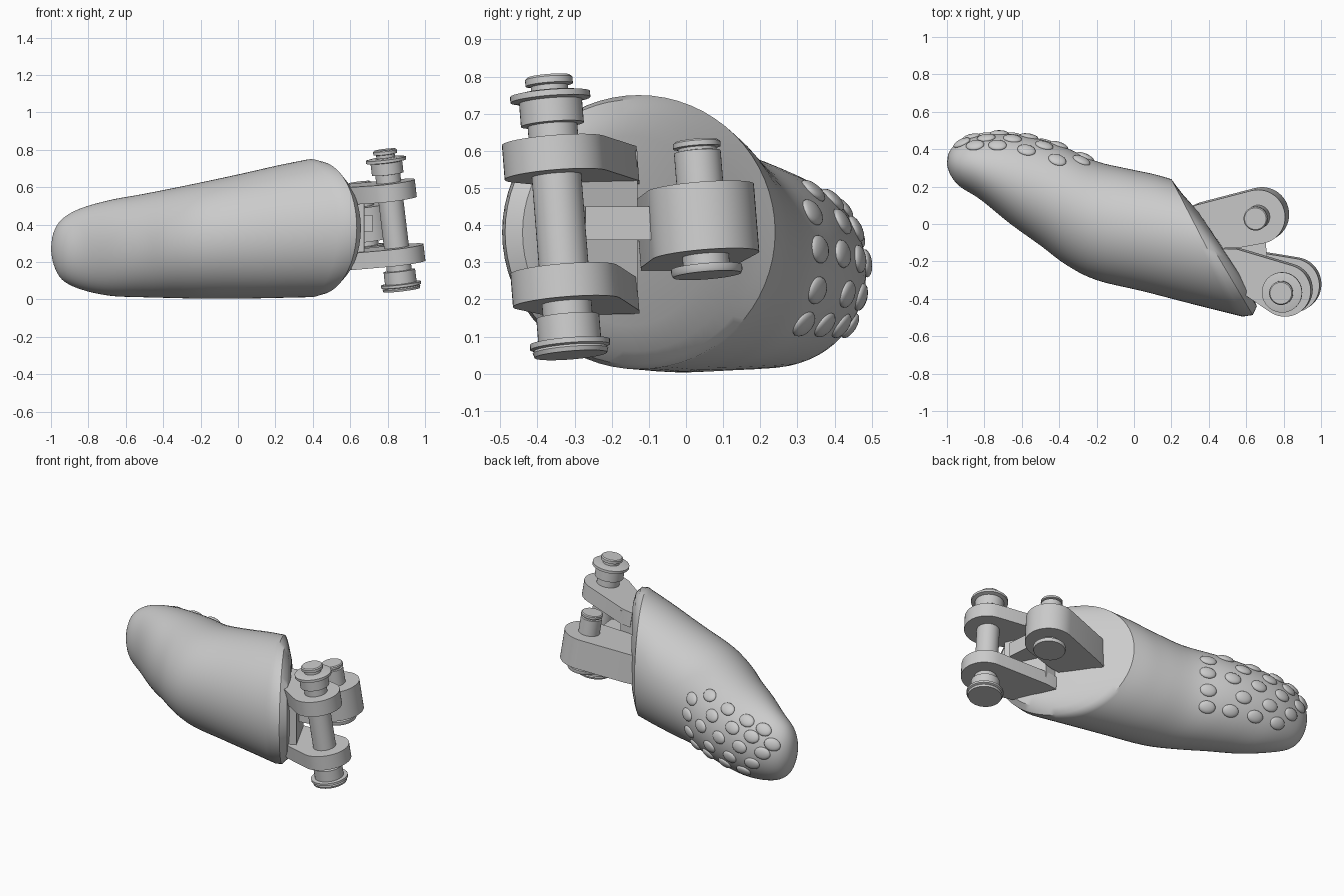
import bpy, bmesh, math
from mathutils import Vector, Matrix

old = bpy.data.objects.get("Cube")
if old:
    bpy.data.objects.remove(old, do_unlink=True)

grey = bpy.data.materials.new("plain_grey")
grey.use_nodes = True
grey.diffuse_color = (0.6, 0.6, 0.6, 1)
grey.node_tree.nodes["Principled BSDF"].inputs["Base Color"].default_value = (0.6, 0.6, 0.6, 1)


def finish(bm, name, angle=35):
    bmesh.ops.recalc_face_normals(bm, faces=bm.faces)
    mesh = bpy.data.meshes.new(name)
    bm.to_mesh(mesh)
    bm.free()
    mesh.materials.append(grey)
    obj = bpy.data.objects.new(name, mesh)
    bpy.context.collection.objects.link(obj)
    bpy.ops.object.select_all(action='DESELECT')
    obj.select_set(True)
    bpy.context.view_layer.objects.active = obj
    bpy.ops.object.shade_smooth_by_angle(angle=math.radians(angle))
    return obj


# Fingertip sections: back point x, y; front point x, y; low z, high z
SECTIONS = [
    (-1.0, 0.325, -1.0, 0.315, 0.265, 0.275),
    (-0.99, 0.38, -0.98, 0.26, 0.185, 0.36),
    (-0.95, 0.43, -0.93, 0.20, 0.105, 0.43),
    (-0.87, 0.465, -0.82, 0.13, 0.055, 0.485),
    (-0.72, 0.485, -0.66, 0.0, 0.02, 0.53),
    (-0.55, 0.465, -0.5, -0.115, 0.012, 0.56),
    (-0.38, 0.415, -0.36, -0.22, 0.008, 0.59),
    (-0.2, 0.335, -0.2, -0.30, 0.004, 0.625),
    (-0.03, 0.295, 0.05, -0.36, 0.004, 0.67),
    (0.1, 0.268, 0.32, -0.43, 0.008, 0.715),
    (0.2, 0.24, 0.58, -0.495, 0.012, 0.75),
]
# Rounded rim and end face
CAP = [
    (0.225, 0.205, 0.635, -0.487, 0.025, 0.738),
    (0.26, 0.16, 0.657, -0.44, 0.06, 0.70),
    (0.34, 0.07, 0.63, -0.37, 0.13, 0.64),
    (0.45, -0.09, 0.53, -0.21, 0.32, 0.44),
]


def oval(s, a):
    back, front = Vector(s[0:2]), Vector(s[2:4])
    p = (back + front) / 2 + (back - front) / 2 * math.cos(a)
    return Vector((p.x, p.y, (s[4] + s[5]) / 2 + (s[5] - s[4]) / 2 * math.sin(a)))


def section(t):
    """Smoothly interpolated section at fractional index t."""
    n = len(SECTIONS)
    i = min(int(t), n - 2)
    f = t - i
    a, b, c, d = (SECTIONS[max(0, min(n - 1, i + k))] for k in (-1, 0, 1, 2))
    return [0.5 * (2 * q + (r - p) * f + (2 * p - 5 * q + 4 * r - s) * f * f
                   + (3 * q - p - 3 * r + s) * f ** 3)
            for p, q, r, s in zip(a, b, c, d)]


# Fingertip body
SEG, STEPS = 64, 4
bm = bmesh.new()
loops = [section(i / STEPS) for i in range((len(SECTIONS) - 1) * STEPS + 1)] + CAP
rings = [[bm.verts.new(oval(s, 2 * math.pi * k / SEG)) for k in range(SEG)] for s in loops]
for r0, r1 in zip(rings, rings[1:]):
    for k in range(SEG):
        bm.faces.new((r0[k], r0[(k + 1) % SEG], r1[(k + 1) % SEG], r1[k]))
bm.faces.new(rings[0])
bm.faces.new(rings[-1])
finish(bm, "fingertip_body")

# Raised grip pads: (angle in degrees, x positions along the row)
PADS = [
    (43, (-0.85, -0.73, -0.575, -0.41)),
    (25, (-0.92, -0.79, -0.65, -0.48, -0.28)),
    (5, (-0.87, -0.72, -0.56, -0.40, -0.26)),
    (-16, (-0.80, -0.64, -0.47, -0.27)),
    (-35, (-0.72, -0.57, -0.42, -0.29)),
]
bm = bmesh.new()
for deg, xs in PADS:
    a = math.radians(deg)
    for x in xs:
        lo, hi = 0.0, len(SECTIONS) - 1.0
        for _ in range(30):
            mid = (lo + hi) / 2
            lo, hi = (mid, hi) if oval(section(mid), a).x < x else (lo, mid)
        p = oval(section(lo), a)
        along = (oval(section(lo + 0.05), a) - p).normalized()
        around = (oval(section(lo), a + 0.05) - p).normalized()
        normal = around.cross(along).normalized()
        if normal.y < 0:
            normal.negate()
        side = normal.cross(along)
        basis = Matrix((along, side, normal)).transposed().to_4x4()
        place = Matrix.Translation(p) @ basis @ Matrix.Diagonal((0.05, 0.038, 0.017, 1))
        bmesh.ops.create_uvsphere(bm, u_segments=20, v_segments=10, radius=1, matrix=place)
finish(bm, "grip_pads", 60)

# Both pins lean the same way
AXIS = Vector((-0.09, -0.06, 0.75)).normalized()
LEAN = Vector((0, 0, 1)).rotation_difference(AXIS).to_matrix().to_4x4()
FRONT_PIN = Vector((0.875, -0.31, 0.05))
BACK_PIN = Vector((0.692, 0.057, 0.265))


def pin(name, base, profile):
    """Turned pin from (radius, height) points."""
    bm = bmesh.new()
    place = Matrix.Translation(base) @ LEAN
    n = 40
    loops = [[bm.verts.new(place @ Vector((r * math.cos(2 * math.pi * k / n),
                                           r * math.sin(2 * math.pi * k / n), h)))
              for k in range(n)] for r, h in profile]
    for r0, r1 in zip(loops, loops[1:]):
        for k in range(n):
            bm.faces.new((r0[k], r0[(k + 1) % n], r1[(k + 1) % n], r1[k]))
    bm.faces.new(loops[0])
    bm.faces.new(loops[-1])
    finish(bm, name)


pin("front_pin", FRONT_PIN, [
    (0.098, 0), (0.102, 0.012), (0.098, 0.018), (0.108, 0.022), (0.108, 0.036), (0.085, 0.038),
    (0.085, 0.105), (0.067, 0.107), (0.067, 0.625), (0.085, 0.627), (0.085, 0.69),
    (0.108, 0.694), (0.108, 0.71), (0.08, 0.715), (0.05, 0.716), (0.05, 0.732),
    (0.064, 0.735), (0.064, 0.752), (0.058, 0.758)])
pin("back_pin", BACK_PIN, [
    (0.092, 0), (0.096, 0.008), (0.096, 0.022), (0.063, 0.024), (0.063, 0.335),
    (0.052, 0.337), (0.052, 0.345), (0.064, 0.347), (0.064, 0.36), (0.058, 0.365)])


def solid(name, outline, z0, z1, place):
    """Convex prism over a plan outline."""
    bm = bmesh.new()
    for x, y in outline:
        for z in (z0, z1):
            bm.verts.new(place @ Vector((x, y, z)))
    bmesh.ops.convex_hull(bm, input=bm.verts)
    bmesh.ops.dissolve_limit(bm, angle_limit=0.01, verts=bm.verts, edges=bm.edges)
    finish(bm, name)


def lug(name, base, height, radius, half, root):
    """Round-ended arm on a pin; root points are in world plan."""
    centre = base + AXIS * height
    outline = [(radius * math.cos(k * math.pi / 24), radius * math.sin(k * math.pi / 24))
               for k in range(48)]
    outline += [(x - centre.x, y - centre.y) for x, y in root]
    solid(name, outline, -half, half, Matrix.Translation(centre) @ LEAN)


# Fork arms on the front pin and the thick arm on the back pin
lug("upper_fork_arm", FRONT_PIN, 0.535, 0.14, 0.047, [(0.48, -0.13), (0.55, -0.13), (0.6, -0.38)])
lug("lower_fork_arm", FRONT_PIN, 0.187, 0.145, 0.045, [(0.48, -0.13), (0.55, -0.13), (0.6, -0.38)])
lug("back_arm", BACK_PIN, 0.145, 0.145, 0.092, [(0.30, 0.09), (0.34, 0.107), (0.46, -0.13), (0.52, -0.13)])

# Root plate joining the fork, and the web between the arms
FLAT = Matrix.Identity(4)
solid("fork_root_plate", [(0.48, -0.14), (0.56, -0.13), (0.675, -0.37), (0.6, -0.38)], 0.2, 0.6, FLAT)
solid("connecting_web", [(0.5, -0.05), (0.7, -0.05), (0.72, -0.27), (0.58, -0.29)], 0.36, 0.45, FLAT)
